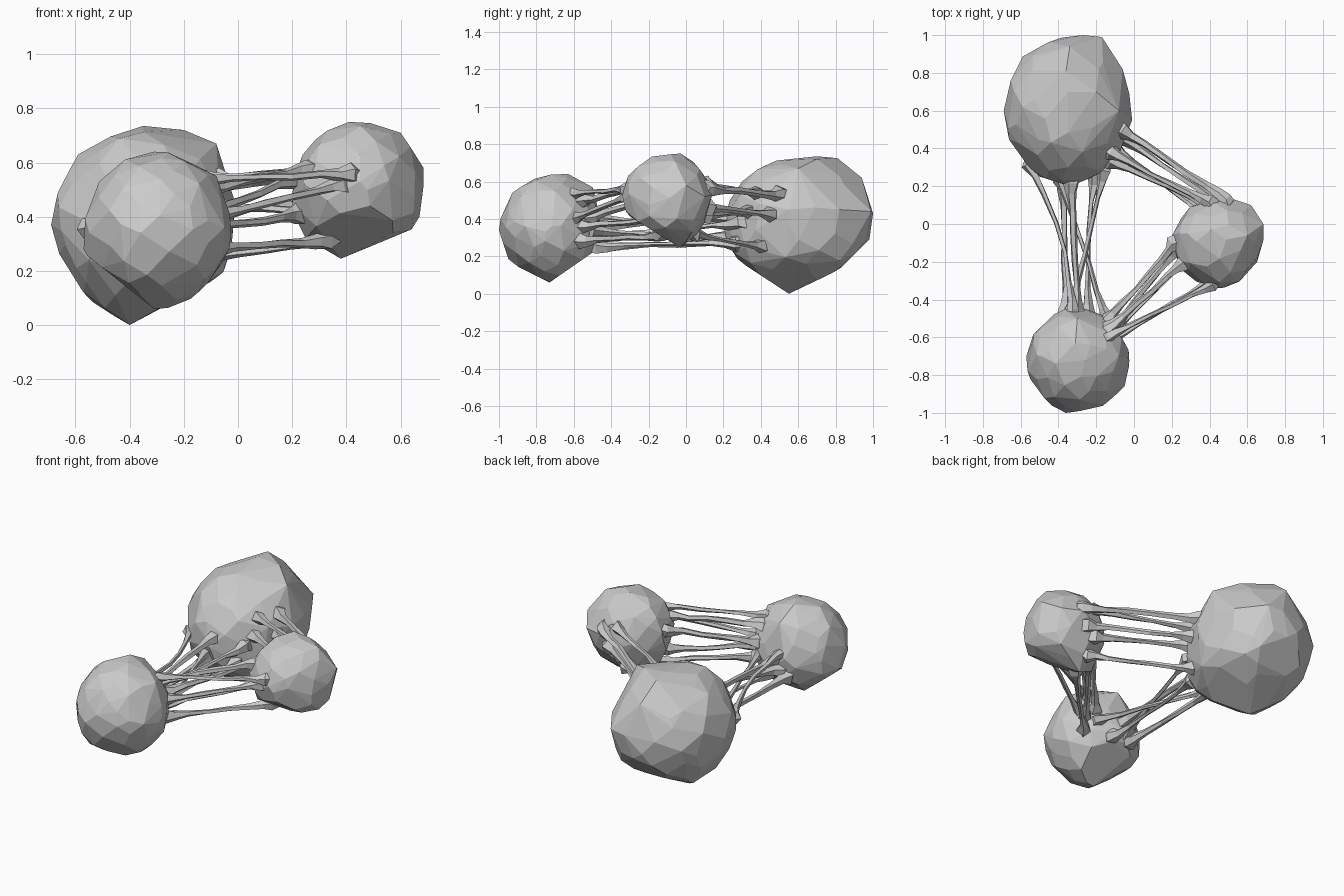
import bpy, bmesh, math, random
from mathutils import Vector
from mathutils.bvhtree import BVHTree

random.seed(4)
LARGE, MEDIUM, SMALL = (-0.34, 0.60, 0.38), (-0.30, -0.72, 0.35), (0.45, -0.09, 0.51)
surfaces = {}


def add_object(name, bm):
    bmesh.ops.recalc_face_normals(bm, faces=bm.faces)
    mesh = bpy.data.meshes.new(name)
    bm.to_mesh(mesh)
    bm.free()
    obj = bpy.data.objects.new(name, mesh)
    bpy.context.collection.objects.link(obj)
    return obj


# Faceted boulder: lopsided ellipsoid points, pressed flat by planes, then
# hulled together with some marked corners
def boulder(name, centre, low, high, planes, corners, count):
    c = Vector(centre)
    bm = bmesh.new()
    golden = math.pi * (3 - math.sqrt(5))
    for i in range(count):
        z = 1 - 2 * (i + 0.5) / count
        r = math.sqrt(1 - z * z)
        a = golden * i + random.uniform(-0.2, 0.2)
        d = Vector((r * math.cos(a), r * math.sin(a), z))
        s = random.uniform(0.96, 1.01)
        p = Vector([c[k] + s * d[k] * ((high[k] - c[k]) if d[k] > 0 else (c[k] - low[k]))
                    for k in range(3)])
        for point, normal in planes:
            n = Vector(normal).normalized()
            over = (p - Vector(point)).dot(n)
            if over > 0:
                p -= n * over
        bm.verts.new([min(max(p[k], low[k]), high[k]) for k in range(3)])
    for p in corners:
        bm.verts.new(p)
    res = bmesh.ops.convex_hull(bm, input=bm.verts[:])
    junk = {v for v in res["geom_interior"] + res["geom_unused"] if isinstance(v, bmesh.types.BMVert)}
    bmesh.ops.delete(bm, geom=list(junk), context='VERTS')
    bmesh.ops.dissolve_limit(bm, angle_limit=math.radians(5), verts=bm.verts[:], edges=bm.edges[:])
    surfaces[centre] = BVHTree.FromBMesh(bm)
    return add_object(name, bm)


# Sinewy strand: five-sided tube whose flared roots sit on the boulder surfaces
def strand(bm, ca, cb, a, b, mid=0.015, root=0.05, sag=0.0):
    a, b = surfaces[ca].find_nearest(Vector(a))[0], surfaces[cb].find_nearest(Vector(b))[0]
    axis = (b - a).normalized()
    u = axis.cross(Vector((0, 0, 1))).normalized()
    v = axis.cross(u)
    stations = [(a.lerp(Vector(ca), 0.15) - axis * 0.02, root * 1.2)]
    for t in (0, 0.08, 0.2, 0.4, 0.6, 0.8, 0.92, 1):
        p = a.lerp(b, t) + Vector((sag, 0, 0)) * math.sin(math.pi * t)
        p += (u * random.uniform(-1, 1) + v * random.uniform(-1, 1)) * 0.005
        stations.append((p, mid + (root - mid) * abs(2 * t - 1) ** 5))
    stations.append((b.lerp(Vector(cb), 0.15) + axis * 0.02, root * 1.2))
    rings = []
    for i, (p, r) in enumerate(stations):
        ring = []
        for k in range(5):
            ang = 2 * math.pi * k / 5 + i * 0.1
            q = r * random.uniform(0.7, 1.2)
            ring.append(bm.verts.new(p + u * q * math.cos(ang) + v * q * math.sin(ang)))
        rings.append(ring)
    for r0, r1 in zip(rings, rings[1:]):
        for k in range(5):
            n = (k + 1) % 5
            bm.faces.new((r0[k], r0[n], r1[n], r1[k]))
    bm.faces.new(rings[0])
    bm.faces.new(rings[-1])


def bundle(name, ca, cb, strands):
    bm = bmesh.new()
    for s in strands:
        strand(bm, ca, cb, *s)
    return add_object(name, bm)


# Three boulders
boulder("large_boulder", LARGE, (-0.69, 0.20, 0.0), (-0.01, 1.0, 0.735),
        [((-0.4, 0.55, 0.0), (0, 0.43, -0.9)), ((-0.4, 0.82, 0.13), (0, 0.707, -0.707)),
         ((-0.4, 0.55, 0.0), (0, -0.55, -0.84)), ((-0.4, 0.55, 0.0), (-0.47, 0, -0.88)),
         ((-0.4, 0.55, 0.0), (0.47, 0, -0.88))],
        [(-0.40, 0.55, 0.0), (-0.69, 0.60, 0.37), (-0.59, 0.62, 0.63), (-0.08, 0.60, 0.67),
         (-0.35, 0.70, 0.735), (-0.36, 0.81, 0.725), (-0.20, 0.70, 0.72), (-0.27, 1.0, 0.43),
         (-0.17, 0.99, 0.44), (-0.06, 0.82, 0.45), (-0.01, 0.55, 0.45), (-0.34, 0.94, 0.62),
         (-0.32, 0.98, 0.29), (-0.61, 0.60, 0.19), (-0.34, 0.20, 0.36), (-0.35, 0.29, 0.18),
         (-0.35, 0.30, 0.60)], 110)
boulder("medium_boulder", MEDIUM, (-0.57, -1.0, 0.06), (-0.025, -0.44, 0.64),
        [((-0.31, -0.73, 0.06), (0, 0.57, -0.82)), ((-0.31, -0.73, 0.06), (0, -0.45, -0.89)),
         ((-0.31, -0.73, 0.06), (-0.62, 0, -0.78))],
        [(-0.31, -0.73, 0.06), (-0.49, -0.70, 0.55), (-0.08, -0.70, 0.55), (-0.30, -0.94, 0.50),
         (-0.30, -0.50, 0.57), (-0.05, -0.86, 0.36), (-0.36, -1.0, 0.34), (-0.12, -0.72, 0.15),
         (-0.57, -0.70, 0.28), (-0.31, -0.63, 0.64), (-0.025, -0.72, 0.36)], 90)
boulder("small_boulder", SMALL, (0.20, -0.34, 0.245), (0.685, 0.14, 0.75),
        [((0.38, -0.03, 0.245), (0, -0.53, -0.85)), ((0.38, -0.03, 0.245), (0.38, 0, -0.92)),
         ((0.38, -0.02, 0.25), (0, 0.55, -0.83))],
        [(0.38, -0.03, 0.245), (0.60, -0.06, 0.71), (0.685, 0.0, 0.58), (0.67, -0.05, 0.40),
         (0.41, -0.03, 0.75), (0.62, 0.10, 0.52), (0.60, -0.24, 0.50), (0.28, -0.09, 0.66),
         (0.45, -0.31, 0.63), (0.25, -0.08, 0.32), (0.20, -0.09, 0.42), (0.45, -0.34, 0.53),
         (0.50, 0.14, 0.53)], 70)

# Strand bundles joining the boulders
bundle("left_strands", LARGE, MEDIUM, [
    ((-0.56, 0.31, 0.36), (-0.33, -0.45, 0.40), 0.014, 0.035, 0.06),
    ((-0.38, 0.22, 0.27), (-0.36, -0.47, 0.25), 0.018, 0.045),
    ((-0.33, 0.20, 0.42), (-0.30, -0.45, 0.36), 0.018, 0.045),
    ((-0.15, 0.28, 0.38), (-0.33, -0.47, 0.30), 0.013, 0.045),
    ((-0.39, 0.23, 0.30), (-0.14, -0.49, 0.33), 0.013, 0.04),
    ((-0.20, 0.26, 0.27), (-0.23, -0.46, 0.24), 0.012, 0.045, -0.02),
])
bundle("back_strands", LARGE, SMALL, [
    ((-0.03, 0.49, 0.54), (0.49, 0.13, 0.56), 0.018, 0.05),
    ((-0.04, 0.45, 0.42), (0.44, 0.11, 0.46), 0.016, 0.045),
    ((-0.12, 0.33, 0.44), (0.38, 0.10, 0.42), 0.016, 0.045),
    ((-0.10, 0.36, 0.55), (0.40, 0.09, 0.58), 0.015, 0.045),
    ((-0.10, 0.40, 0.25), (0.38, 0.05, 0.32), 0.014, 0.045),
])
bundle("front_strands", MEDIUM, SMALL, [
    ((-0.13, -0.50, 0.41), (0.24, -0.10, 0.54), 0.017, 0.045),
    ((-0.10, -0.52, 0.52), (0.27, -0.20, 0.57), 0.017, 0.045),
    ((-0.10, -0.55, 0.36), (0.23, -0.13, 0.41), 0.016, 0.045),
    ((-0.07, -0.58, 0.41), (0.38, -0.31, 0.52), 0.014, 0.035),
    ((-0.10, -0.56, 0.28), (0.32, -0.14, 0.30), 0.015, 0.045),
    ((-0.11, -0.58, 0.56), (0.42, -0.32, 0.56), 0.014, 0.035),
])
